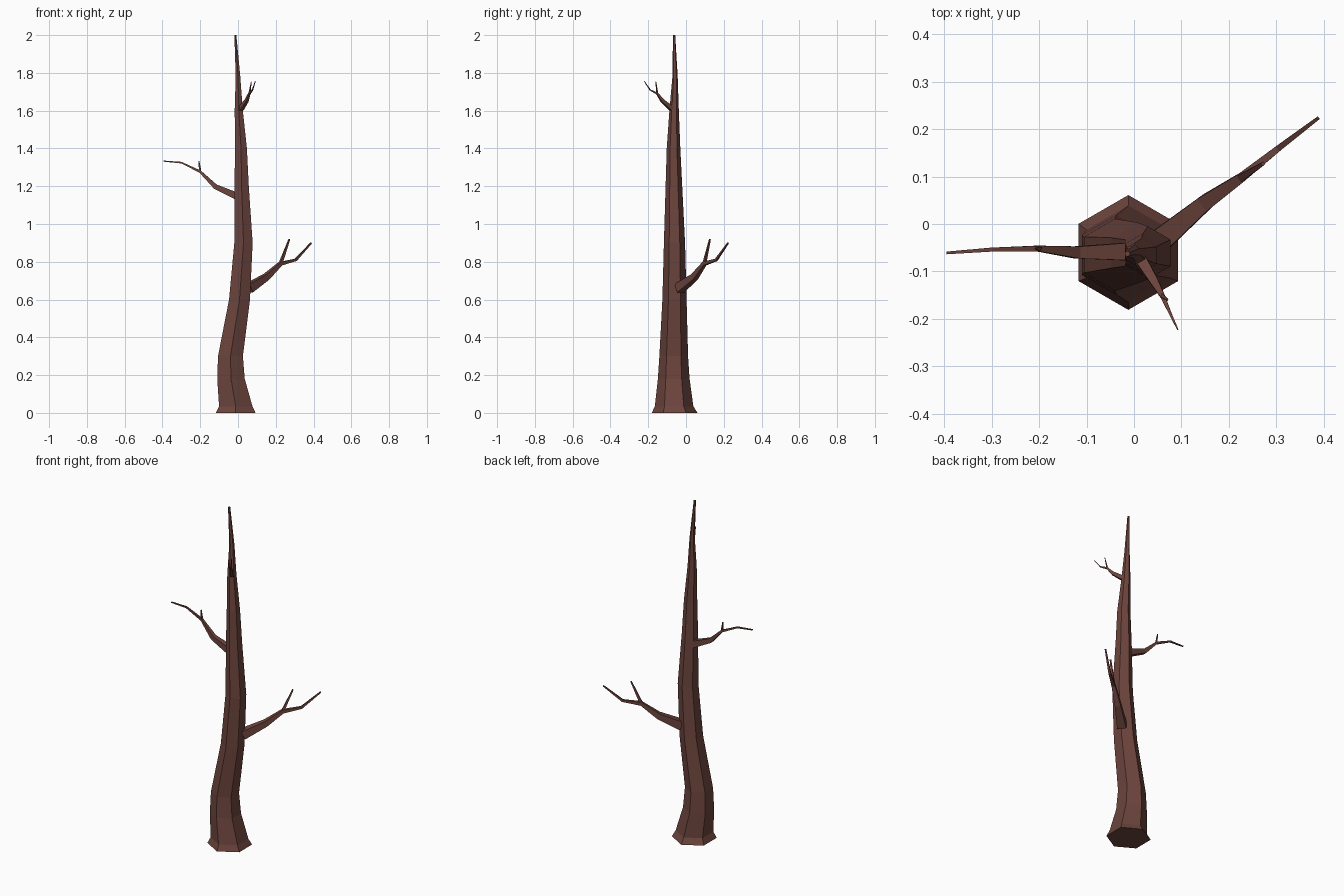
import bpy, bmesh, math
from mathutils import Vector

bark = bpy.data.materials.new("dark bark brown")
bark.diffuse_color = (0.15, 0.058, 0.046, 1)


def loft(name, path, sides, upright=False, turn=0.0):
    """Tapered faceted limb through (x, y, z, radius) points."""
    bm = bmesh.new()
    pts = [Vector(p[:3]) for p in path]
    rings = []
    for i, p in enumerate(pts):
        if upright:
            u, v = Vector((1, 0, 0)), Vector((0, 1, 0))
        else:
            d = (pts[min(i + 1, len(pts) - 1)] - pts[max(i - 1, 0)]).normalized()
            u = Vector((0, 0, 1)).cross(d).normalized()
            v = d.cross(u)
        ring = []
        for k in range(sides):
            a = turn + 2 * math.pi * k / sides
            ring.append(bm.verts.new(p + path[i][3] * (u * math.cos(a) + v * math.sin(a))))
        rings.append(ring)
    for lo, hi in zip(rings, rings[1:]):
        for k in range(sides):
            n = (k + 1) % sides
            bm.faces.new((lo[k], lo[n], hi[n], hi[k]))
    bm.faces.new(rings[0][::-1])
    bm.faces.new(rings[-1])
    bmesh.ops.recalc_face_normals(bm, faces=bm.faces)
    mesh = bpy.data.meshes.new(name)
    bm.to_mesh(mesh)
    bm.free()
    mesh.materials.append(bark)
    bpy.context.collection.objects.link(bpy.data.objects.new(name, mesh))


# Six-sided bent trunk with a flared foot
loft("trunk", [
    (-0.012, -0.060, 0.00, 0.121), (-0.012, -0.063, 0.035, 0.102),
    (-0.037, -0.065, 0.18, 0.084), (-0.040, -0.065, 0.30, 0.076),
    (0.008, -0.061, 0.60, 0.064), (0.029, -0.061, 0.90, 0.056),
    (0.019, -0.064, 1.20, 0.044), (0.016, -0.066, 1.40, 0.036),
    (0.004, -0.063, 1.60, 0.025), (0.000, -0.058, 1.78, 0.014),
    (-0.014, -0.063, 2.00, 0.006)], 6, True, math.pi / 6)

# Each branch: main limb, then a twig forking from its third point
branches = {
    "right_branch": ([(0.055, -0.035, 0.66, 0.035), (0.15, 0.045, 0.72, 0.023),
                      (0.225, 0.097, 0.79, 0.014), (0.305, 0.16, 0.81, 0.009),
                      (0.388, 0.223, 0.90, 0.005)], (0.272, 0.127, 0.92, 0.005)),
    "left_branch": ([(-0.005, -0.058, 1.147, 0.027), (-0.12, -0.06, 1.198, 0.018),
                     (-0.20, -0.052, 1.277, 0.009), (-0.30, -0.054, 1.325, 0.006),
                     (-0.395, -0.061, 1.333, 0.004)], (-0.207, -0.05, 1.333, 0.003)),
    "upper_branch": ([(0.015, -0.075, 1.61, 0.017), (0.045, -0.125, 1.652, 0.012),
                      (0.06, -0.152, 1.69, 0.007), (0.077, -0.19, 1.71, 0.004),
                      (0.092, -0.222, 1.757, 0.002)], (0.071, -0.16, 1.755, 0.002)),
}
for name, (limb, tip) in branches.items():
    loft(name, limb, 4, turn=math.pi / 4)
    x, y, z, r = limb[2]
    loft(name + "_twig", [(x, y, z, r * 0.8), tip], 4, turn=math.pi / 4)
